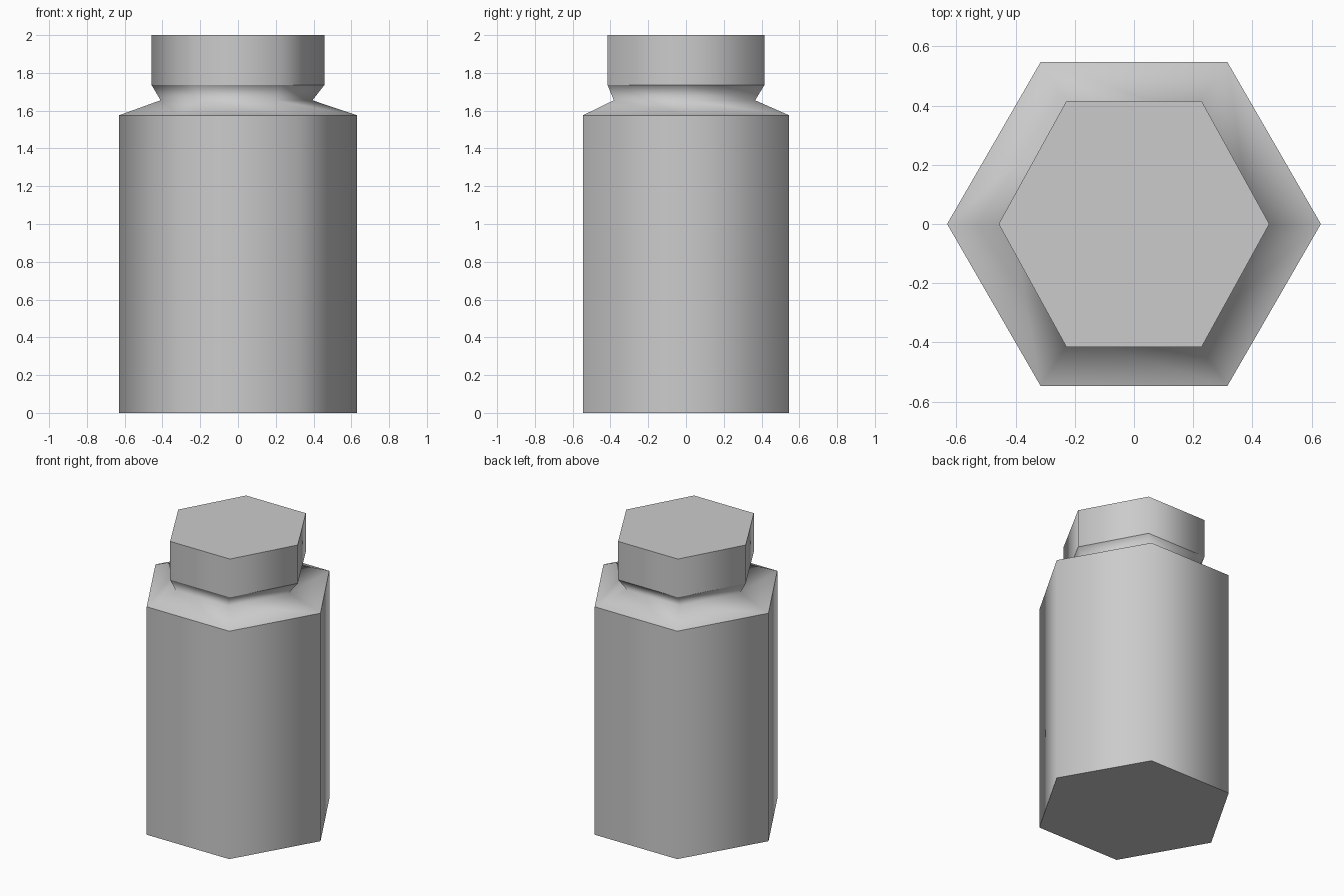
import bpy, bmesh
from math import cos, sin, tau, radians

SIDES = 6

default = bpy.data.objects.get("Cube")
if default:
    bpy.data.objects.remove(default, do_unlink=True)

grey = bpy.data.materials.new("plain grey")
grey.use_nodes = True
grey.diffuse_color = (0.6, 0.6, 0.6, 1)
grey.node_tree.nodes["Principled BSDF"].inputs["Base Color"].default_value = grey.diffuse_color


def ring(bm, rx, ry, z, x=0, y=0):
    """Six-sided ring of vertices with a corner on +x."""
    return [bm.verts.new((x + rx * cos(tau * i / SIDES), y + ry * sin(tau * i / SIDES), z))
            for i in range(SIDES)]


def band(bm, low, high, split=False):
    """Join two rings with quads, or with triangles cut along one diagonal."""
    for i in range(SIDES):
        j = (i + 1) % SIDES
        if split:
            bm.faces.new((low[i], low[j], high[i]))
            bm.faces.new((low[j], high[j], high[i]))
        else:
            bm.faces.new((low[i], low[j], high[j], high[i]))


def finish(bm, name, angle):
    mesh = bpy.data.meshes.new(name)
    bm.to_mesh(mesh)
    bm.free()
    mesh.materials.append(grey)
    obj = bpy.data.objects.new(name, mesh)
    bpy.context.collection.objects.link(obj)
    bpy.ops.object.select_all(action="DESELECT")
    obj.select_set(True)
    bpy.context.view_layer.objects.active = obj
    bpy.ops.object.shade_smooth_by_angle(angle=radians(angle))


body_size, cap_size = (0.631, 0.631), (0.457, 0.479)
shoulder_z, neck_z, cap_z, top_z = 1.575, 1.655, 1.735, 2.0

# Body: hexagonal prism closed at the base
bm = bmesh.new()
base = ring(bm, *body_size, 0)
band(bm, base, ring(bm, *body_size, shoulder_z))
bm.faces.new(base[::-1])
finish(bm, "body", 80)

# Neck: sloping shoulder, pinched waist, flare up to the cap
bm = bmesh.new()
waist = ring(bm, 0.402, 0.432, neck_z, -0.008, -0.008)
band(bm, ring(bm, *body_size, shoulder_z), waist, split=True)
band(bm, waist, ring(bm, *cap_size, cap_z), split=True)
finish(bm, "neck", 180)

# Cap: short hexagonal prism closed at the top
bm = bmesh.new()
rim = ring(bm, *cap_size, top_z)
band(bm, ring(bm, *cap_size, cap_z), rim)
bm.faces.new(rim)
finish(bm, "cap", 80)
